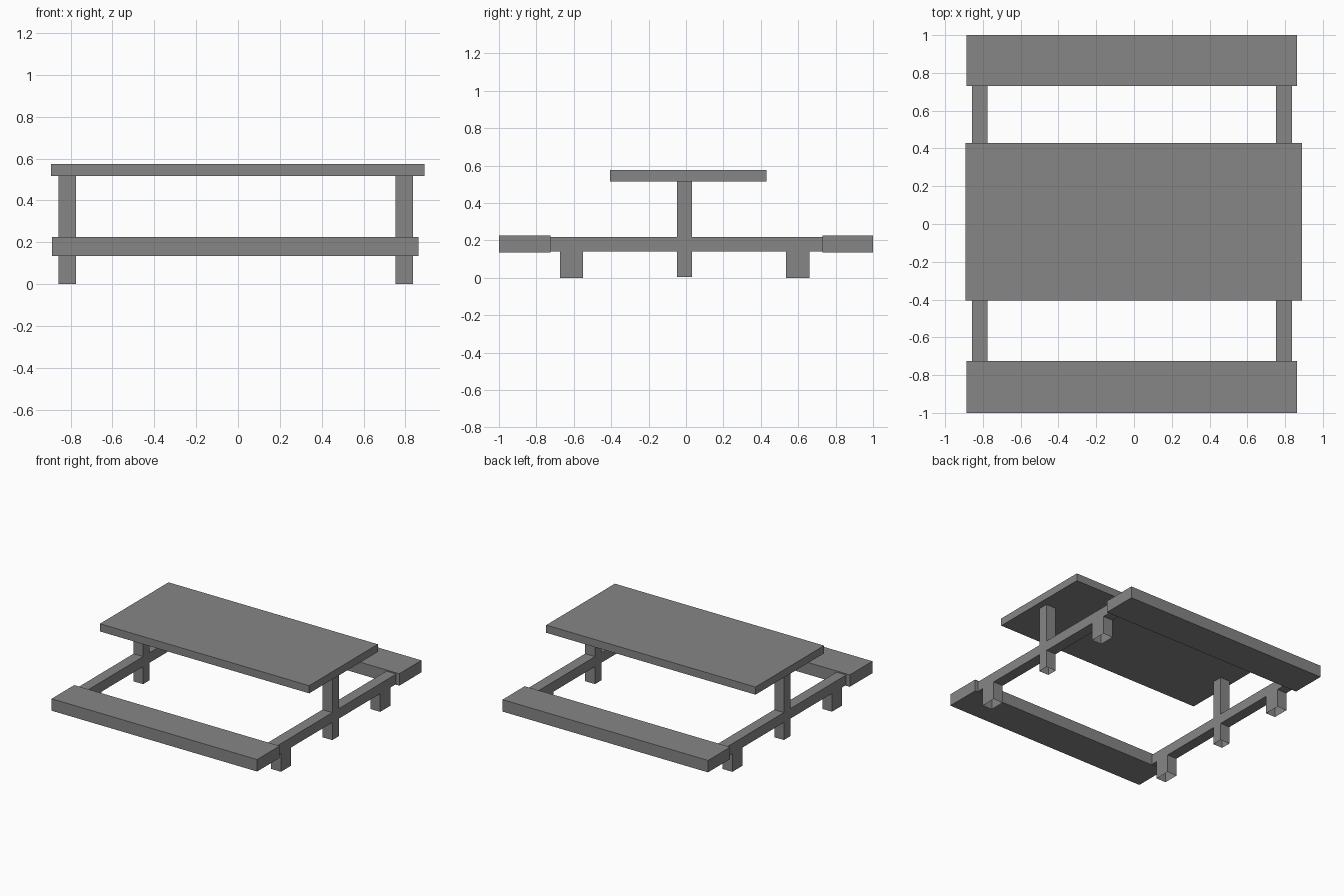
import bpy
import bmesh

cube = bpy.data.objects.get("Cube")
if cube:
    bpy.data.objects.remove(cube, do_unlink=True)

grey = bpy.data.materials.new("plain grey")
grey.use_nodes = True
colour = (0.24, 0.24, 0.24, 1)
grey.diffuse_color = colour
grey.node_tree.nodes["Principled BSDF"].inputs["Base Color"].default_value = colour


def block(name, xs, ys, zs, open_base=False):
    """Box between paired limits, optionally hollow at the bottom."""
    bm = bmesh.new()
    bmesh.ops.create_cube(bm, size=1)
    for v in bm.verts:
        v.co = [pair[0] if c < 0 else pair[1] for c, pair in zip(v.co, (xs, ys, zs))]
    bm.normal_update()
    if open_base:
        base = [f for f in bm.faces if f.normal.z < -0.5]
        bmesh.ops.delete(bm, geom=base, context="FACES_ONLY")
    mesh = bpy.data.meshes.new(name)
    bm.to_mesh(mesh)
    bm.free()
    mesh.materials.append(grey)
    obj = bpy.data.objects.new(name, mesh)
    bpy.context.collection.objects.link(obj)


# Table top and the two benches
block("table_top", (-0.893, 0.89), (-0.405, 0.43), (0.516, 0.575))
bench_x, bench_z = (-0.888, 0.863), (0.134, 0.226)
block("front_bench", bench_x, (-1, -0.725), bench_z)
block("back_bench", bench_x, (0.73, 1), bench_z)

# Each end frame: crossbeam, central post and two short legs
for side, xs in (("right", (-0.857, -0.775)), ("left", (0.753, 0.837))):
    block(side + "_crossbeam", xs, (-0.73, 0.735), (0.14, 0.217))
    block(side + "_post", xs, (-0.048, 0.032), (0.005, 0.52), open_base=True)
    block(side + "_front_leg", xs, (-0.673, -0.552), (0, 0.145), open_base=True)
    block(side + "_back_leg", xs, (0.535, 0.66), (0, 0.145), open_base=True)
